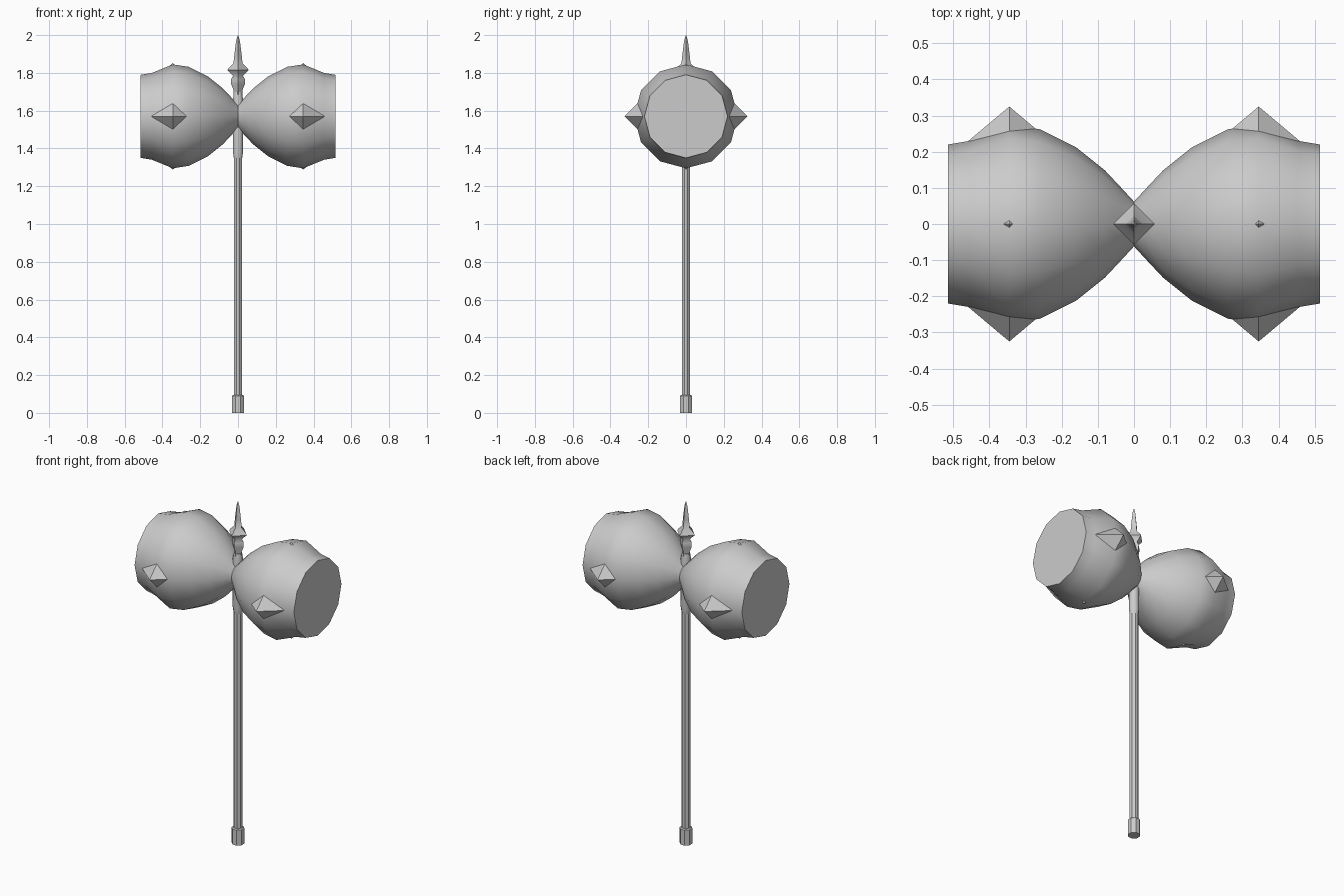
import bpy, bmesh, math
from mathutils import Matrix, Vector

cube = bpy.data.objects.get("Cube")
if cube:
    bpy.data.objects.remove(cube)

steel = bpy.data.materials.new("grey steel")
steel.use_nodes = True
GREY = (0.6, 0.6, 0.6, 1)
steel.diffuse_color = GREY
steel.node_tree.nodes["Principled BSDF"].inputs["Base Color"].default_value = GREY

HEAD_Z = 1.57


def finish(name, bm, smooth=None):
    """Turn a bmesh into a named object, smooth below the given angle."""
    bmesh.ops.recalc_face_normals(bm, faces=bm.faces)
    mesh = bpy.data.meshes.new(name)
    bm.to_mesh(mesh)
    bm.free()
    mesh.materials.append(steel)
    obj = bpy.data.objects.new(name, mesh)
    bpy.context.collection.objects.link(obj)
    if smooth:
        bpy.ops.object.select_all(action='DESELECT')
        obj.select_set(True)
        bpy.context.view_layer.objects.active = obj
        bpy.ops.object.shade_smooth_by_angle(angle=math.radians(smooth))
    return obj


def lathe(name, profile, sides, matrix=Matrix(), turn=0.0, smooth=None):
    """Rings of (radius, height) around z, capped at both ends."""
    bm = bmesh.new()
    rings = []
    for r, h in profile:
        ring = []
        for i in range(sides):
            a = turn + math.tau * i / sides
            ring.append(bm.verts.new(matrix @ Vector((r * math.cos(a), r * math.sin(a), h))))
        rings.append(ring)
    for low, high in zip(rings, rings[1:]):
        for i in range(sides):
            j = (i + 1) % sides
            bm.faces.new((low[i], low[j], high[j], high[i]))
    bm.faces.new(rings[0][::-1])
    bm.faces.new(rings[-1])
    return finish(name, bm, smooth)


def spike(name, x, angle, tip):
    """Long four-sided pyramid pointing outward from the head's axis."""
    bm = bmesh.new()
    depth = 0.105
    base = [bm.verts.new(p) for p in ((0.125, 0, tip - depth), (0, 0.105, tip - depth),
                                      (-0.125, 0, tip - depth), (0, -0.105, tip - depth))]
    point = bm.verts.new((0, 0, tip))
    bm.faces.new(base)
    for i in range(4):
        bm.faces.new((base[i], base[(i + 1) % 4], point))
    bm.transform(Matrix.Translation((x, 0, HEAD_Z)) @ Matrix.Rotation(angle, 4, 'X'))
    return finish(name, bm)


# Double hammer head, one mirrored profile along x
half = [(0.062, 0.0), (0.10, 0.035), (0.148, 0.08), (0.212, 0.16),
        (0.262, 0.26), (0.275, 0.345), (0.23, 0.455), (0.22, 0.515)]
profile = [(r, -h) for r, h in half[:0:-1]] + half
along_x = Matrix.Translation((0, 0, HEAD_Z)) @ Matrix.Rotation(math.pi / 2, 4, 'Y')
lathe("hammer_head", profile, 12, along_x, smooth=50)

# Spikes: long at front and back, nearly sunk at top and bottom
for side, x in (("left", 0.345), ("right", -0.345)):
    for place, angle, tip in (("top", 0, 0.282), ("front", 90, 0.325),
                              ("bottom", 180, 0.282), ("back", 270, 0.325)):
        spike(f"{side}_{place}_spike", x, math.radians(angle), tip)

# Shaft and end cap
lathe("shaft", [(0.024, 0.05), (0.024, 1.55)], 8, turn=math.pi / 8, smooth=30)
lathe("pommel", [(0.034, 0.0), (0.034, 0.09), (0.028, 0.095)], 8,
      turn=math.pi / 8, smooth=30)

# Collar through the head
lathe("collar", [(0.024, 1.35), (0.029, 1.38), (0.029, 1.66), (0.022, 1.70)], 8,
      turn=math.pi / 8, smooth=50)

# Four-sided finial
lathe("finial", [(0.024, 1.66), (0.024, 1.71), (0.036, 1.74), (0.037, 1.765),
                 (0.026, 1.785), (0.057, 1.815), (0.050, 1.825), (0.024, 1.85),
                 (0.019, 1.90), (0.010, 1.97), (0.001, 2.0)], 4, smooth=60)
